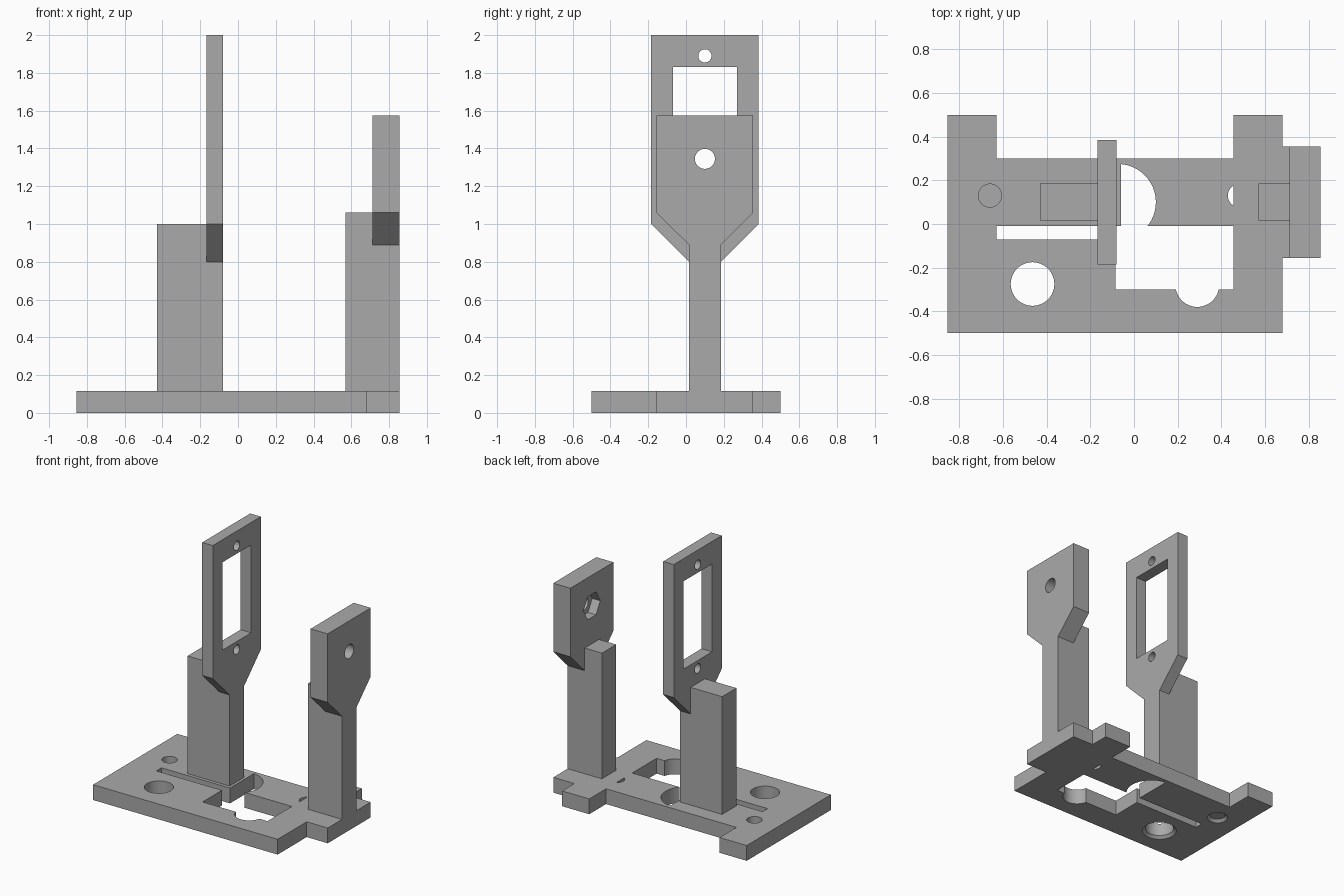
import bpy, bmesh
from math import cos, sin, radians
from mathutils import Vector

if "Cube" in bpy.data.objects:
    bpy.data.objects.remove(bpy.data.objects["Cube"], do_unlink=True)

grey = bpy.data.materials.new("plain grey")
grey.use_nodes = True
colour = (0.4, 0.4, 0.4, 1)
grey.diffuse_color = colour
grey.node_tree.nodes["Principled BSDF"].inputs["Base Color"].default_value = colour

THICK = 0.115      # base thickness
MID = 0.1          # y centre of both posts


def finish(bm, name):
    bmesh.ops.recalc_face_normals(bm, faces=bm.faces)
    mesh = bpy.data.meshes.new(name)
    bm.to_mesh(mesh)
    bm.free()
    obj = bpy.data.objects.new(name, mesh)
    bpy.context.collection.objects.link(obj)
    mesh.materials.append(grey)
    return obj


def prism(name, pts, lo, hi, axis="z"):
    """Extrude a 2D outline: (x, y) along z, or (y, z) along x."""
    place = (lambda a, b, c: (a, b, c)) if axis == "z" else (lambda a, b, c: (c, a, b))
    bm = bmesh.new()
    face = bm.faces.new([bm.verts.new(place(a, b, lo)) for a, b in pts])
    out = bmesh.ops.extrude_face_region(bm, geom=[face])
    moved = [v for v in out["geom"] if isinstance(v, bmesh.types.BMVert)]
    bmesh.ops.translate(bm, verts=moved, vec=Vector(place(0, 0, hi - lo)))
    return finish(bm, name)


def rect(a0, a1, b0, b1):
    return [(a0, b0), (a1, b0), (a1, b1), (a0, b1)]


def arc(a, b, r, n=48, start=0, end=360):
    steps = n if end - start == 360 else n + 1
    angles = [radians(start + (end - start) * i / n) for i in range(steps)]
    return [(a + r * cos(t), b + r * sin(t)) for t in angles]


def countersink(x, y, r):
    """Cone that widens a hole at the underside of the base."""
    bm = bmesh.new()
    bmesh.ops.create_cone(bm, cap_ends=True, segments=48, radius1=r + 0.04,
                          radius2=r, depth=0.04)
    bmesh.ops.translate(bm, verts=bm.verts, vec=(x, y, 0))
    return finish(bm, "countersink_cutter")


def cut(obj, cutter):
    mod = obj.modifiers.new("cut", "BOOLEAN")
    mod.operation = "DIFFERENCE"
    mod.solver = "EXACT"
    mod.object = cutter
    bpy.context.view_layer.objects.active = obj
    bpy.ops.object.modifier_apply(modifier=mod.name)
    bpy.data.objects.remove(cutter, do_unlink=True)


def smooth(obj):
    bpy.ops.object.select_all(action="DESELECT")
    obj.select_set(True)
    bpy.context.view_layer.objects.active = obj
    bpy.ops.object.shade_smooth_by_angle(angle=radians(30))


# Base plate with a notched back and a side tab
base = prism("base_plate", [
    (-0.855, -0.5), (0.68, -0.5), (0.68, -0.155), (0.855, -0.155),
    (0.855, 0.355), (0.68, 0.355), (0.68, 0.5), (0.455, 0.5),
    (0.455, 0.3), (-0.63, 0.3), (-0.63, 0.5), (-0.855, 0.5)], 0, THICK)

openings = [
    # Slot running into the large opening
    [(-0.63, -0.07), (-0.085, -0.07), (-0.085, -0.3), (0.455, -0.3),
     (0.455, -0.01), (-0.63, -0.01)],
    arc(0.29, -0.28, 0.1),
    # D-shaped clearance and half-covered screw hole
    [(-0.06, -0.05)] + arc(-0.075, 0.1, 0.175, 32, -59, 85) + [(-0.06, 0.274)],
    arc(0.483, 0.13, 0.053, 24, 122, 238),
    # Round holes
    arc(-0.465, -0.275, 0.1), arc(-0.66, 0.13, 0.053)]
for outline in openings:
    cut(base, prism("cutter", outline, -0.1, 0.3))
cut(base, countersink(-0.465, -0.275, 0.1))
cut(base, countersink(-0.66, 0.13, 0.053))
smooth(base)


def post(name, x0, x1, top):
    return prism(name, rect(MID - 0.085, MID + 0.085, THICK, top), x0, x1, "x")


def head(name, x0, x1, half, neck, shoulder, top):
    """Upright plate that flares out from the post."""
    right = [(MID + 0.085, neck), (MID + half, shoulder), (MID + half, top)]
    left = [(2 * MID - y, z) for y, z in reversed(right)]
    return prism(name, right + left, x0, x1, "x")


# Right post with a windowed mounting plate
post("right_post", -0.43, -0.08, 1.0)
mount = head("right_mount_plate", -0.168, -0.08, 0.285, 0.8, 1.0, 2.0)
for outline in (rect(MID - 0.17, MID + 0.17, 1.17, 1.83),
                arc(MID, 1.89, 0.035, 32), arc(MID, 1.11, 0.035, 32)):
    cut(mount, prism("cutter", outline, -0.3, 0.1, "x"))
smooth(mount)

# Left post with a pivot plate and a hexagonal nut pocket on its inner side
post("left_post", 0.57, 0.855, 1.06)
pivot = head("left_pivot_plate", 0.713, 0.855, 0.256, 0.89, 1.06, 1.575)
cut(pivot, prism("cutter", arc(MID, 1.345, 0.053), 0.6, 1.0, "x"))
cut(pivot, prism("cutter", arc(MID, 1.345, 0.1, 6), 0.6, 0.78, "x"))
smooth(pivot)
